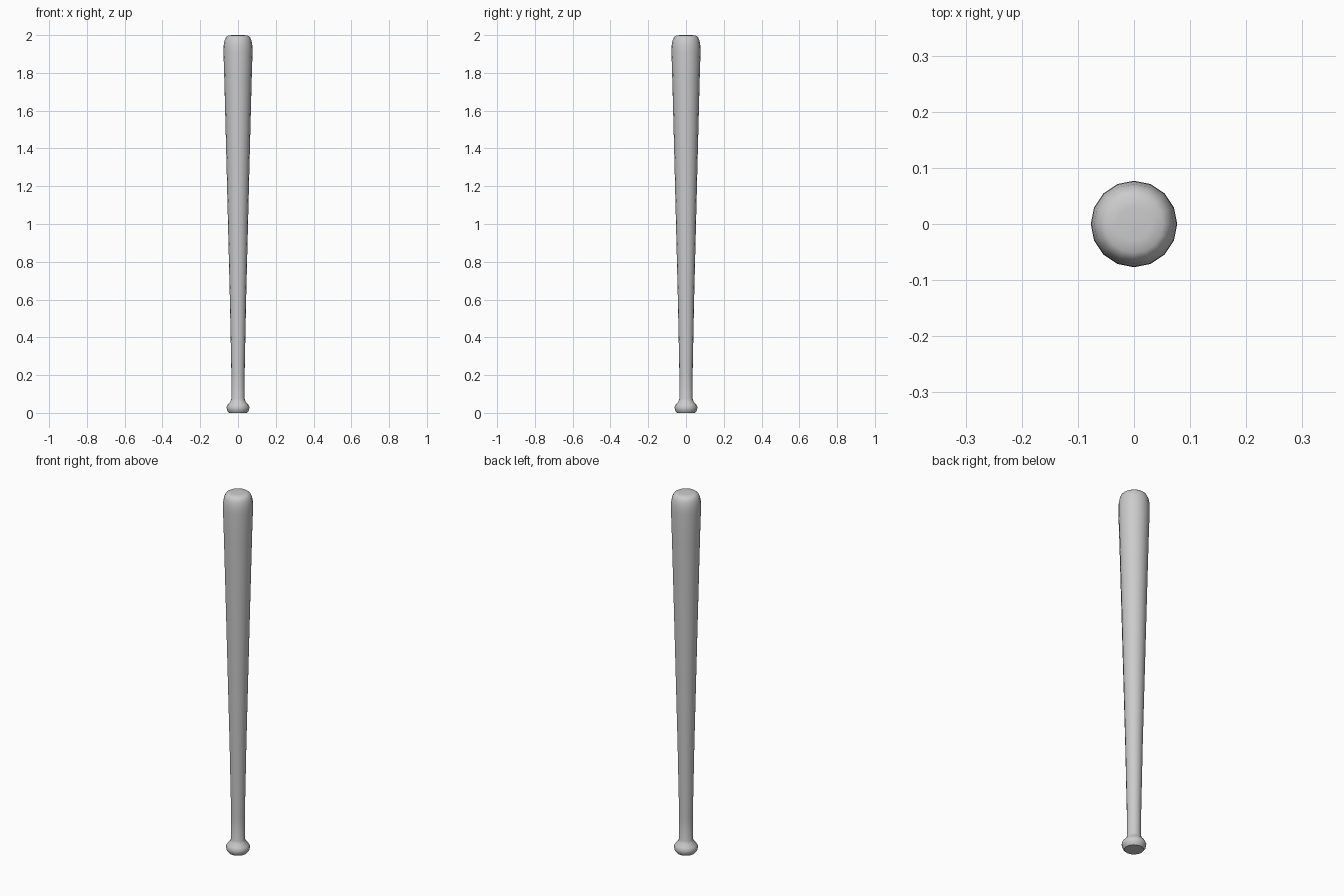
import bpy
import bmesh
from math import cos, sin, pi, radians

SIDES = 16

old = bpy.data.objects.get("Cube")
if old:
    bpy.data.objects.remove(old, do_unlink=True)

# Single plain grey finish
grey = bpy.data.materials.new("plain_grey")
grey.use_nodes = True
colour = (0.6, 0.6, 0.6, 1)
grey.diffuse_color = colour
grey.node_tree.nodes["Principled BSDF"].inputs["Base Color"].default_value = colour


def lathe(name, profile):
    """Spin a (radius, height) profile about z and cap both ends."""
    bm = bmesh.new()
    rings = []
    for r, z in profile:
        rings.append([bm.verts.new((r * cos(2 * pi * i / SIDES),
                                    r * sin(2 * pi * i / SIDES), z))
                      for i in range(SIDES)])
    for low, high in zip(rings, rings[1:]):
        for i in range(SIDES):
            j = (i + 1) % SIDES
            bm.faces.new((low[i], low[j], high[j], high[i]))
    bm.faces.new(rings[0][::-1])
    bm.faces.new(rings[-1])
    mesh = bpy.data.meshes.new(name)
    bm.to_mesh(mesh)
    bm.free()
    mesh.materials.append(grey)
    obj = bpy.data.objects.new(name, mesh)
    bpy.context.collection.objects.link(obj)
    return obj


# Knob, tapered handle, barrel and rounded tip in one profile
bat = lathe("bat", [
    (0.048, 0), (0.057, 0.012), (0.061, 0.03), (0.054, 0.045),
    (0.040, 0.06), (0.035, 0.075), (0.035, 0.2), (0.043, 0.6),
    (0.053, 1.0), (0.063, 1.4), (0.072, 1.75), (0.077, 1.91),
    (0.076, 1.945), (0.071, 1.973), (0.063, 1.99), (0.052, 1.998),
    (0.03, 2.0),
])

# Smooth sides, crisp edge round the flat base
bpy.ops.object.select_all(action='DESELECT')
bat.select_set(True)
bpy.context.view_layer.objects.active = bat
bpy.ops.object.shade_smooth_by_angle(angle=radians(40))
